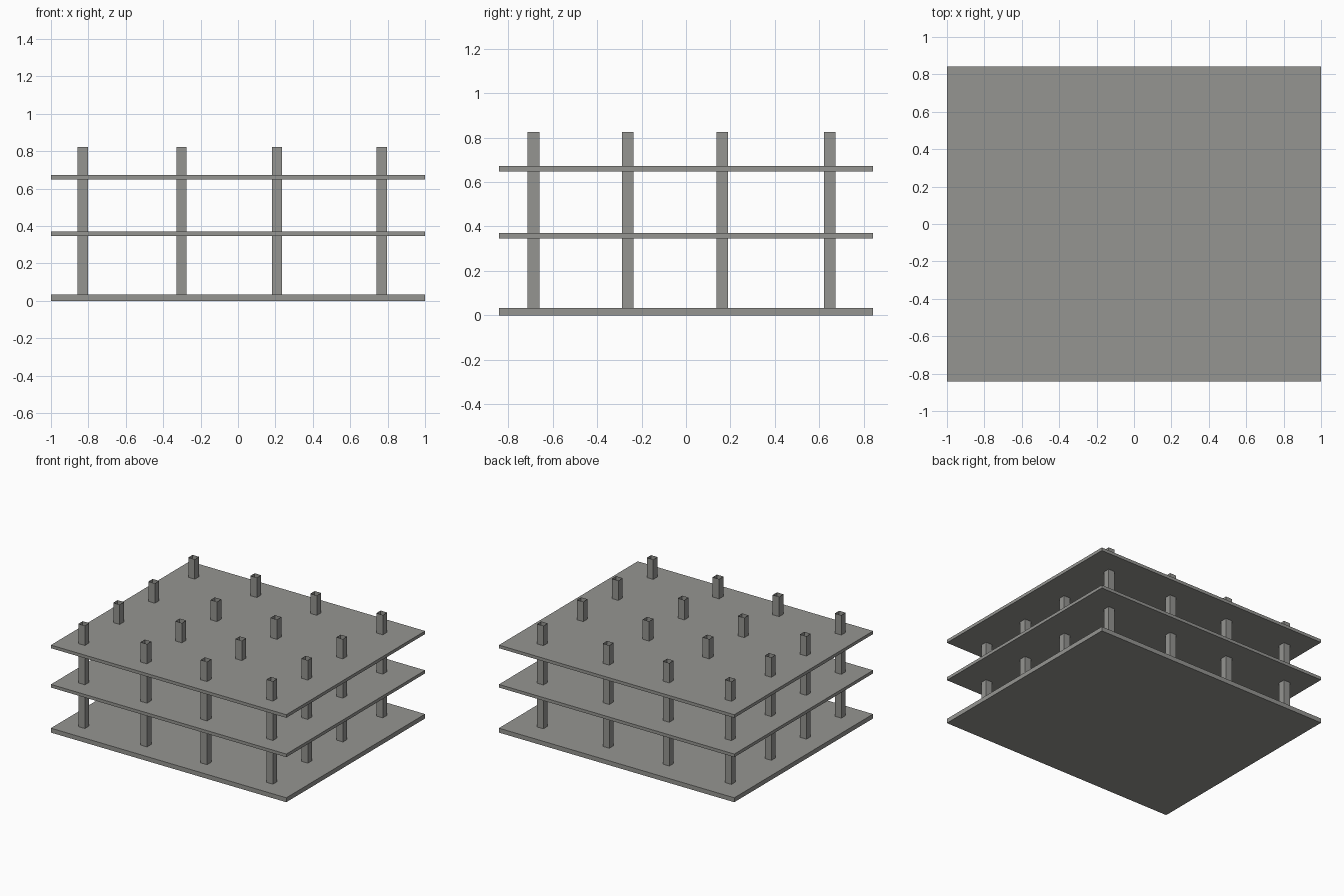
import bpy
import bmesh
from mathutils import Matrix, Vector

default = bpy.data.objects.get("Cube")
if default:
    bpy.data.objects.remove(default, do_unlink=True)

# Single concrete material
concrete = bpy.data.materials.new("concrete_grey")
concrete.use_nodes = True
colour = (0.30, 0.30, 0.285, 1.0)
concrete.diffuse_color = colour
concrete.node_tree.nodes["Principled BSDF"].inputs["Base Color"].default_value = colour


def box(name, low, high, open_ends=False):
    """Box between two corners, optionally without its top and bottom faces."""
    low, high = Vector(low), Vector(high)
    bm = bmesh.new()
    matrix = Matrix.Translation((low + high) / 2) @ Matrix.Diagonal((*(high - low), 1))
    bmesh.ops.create_cube(bm, size=1, matrix=matrix)
    bm.normal_update()
    if open_ends:
        ends = [f for f in bm.faces if abs(f.normal.z) > 0.9]
        bmesh.ops.delete(bm, geom=ends, context="FACES_ONLY")
    mesh = bpy.data.meshes.new(name)
    bm.to_mesh(mesh)
    bm.free()
    mesh.materials.append(concrete)
    obj = bpy.data.objects.new(name, mesh)
    bpy.context.collection.objects.link(obj)
    return obj


# Floor slabs
half_x, half_y = 1.0, 0.842
slabs = {
    "base_slab": (0, 0.034),
    "middle_slab": (0.346, 0.37),
    "upper_slab": (0.648, 0.672),
}
for name, (bottom, top) in slabs.items():
    box(name, (-half_x, -half_y, bottom), (half_x, half_y, top))

# Grid of hollow columns standing on the base slab
column_x = (-0.83, -0.302, 0.208, 0.768)
column_y = (-0.686, -0.263, 0.163, 0.647)
wide, deep = 0.055, 0.052
for row, y in enumerate(column_y, 1):
    for col, x in enumerate(column_x, 1):
        box(f"column_{row}_{col}",
            (x - wide / 2, y - deep / 2, 0.034),
            (x + wide / 2, y + deep / 2, 0.824), open_ends=True)
